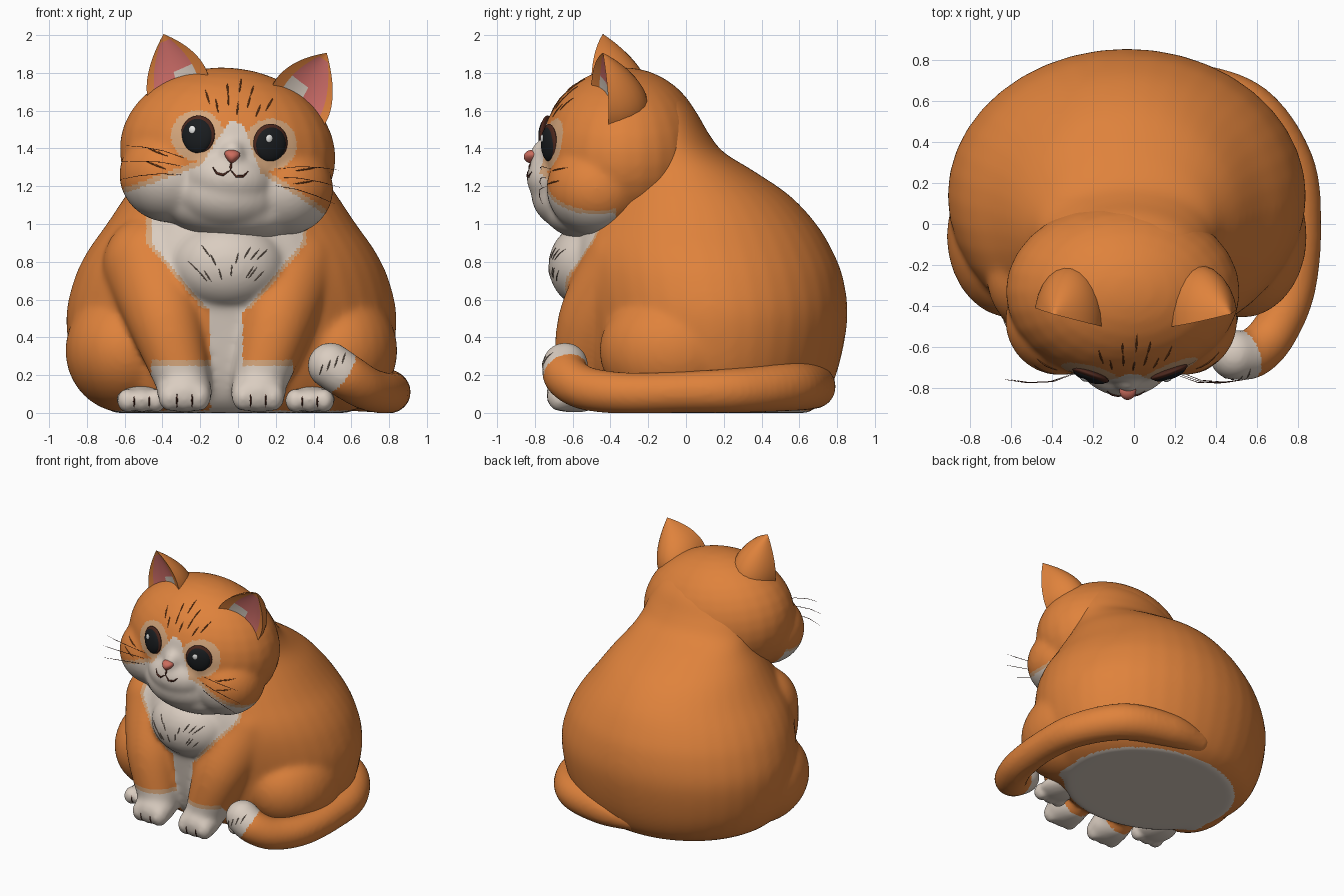
import bpy, bmesh, math, random
from mathutils import Vector, Matrix
from mathutils.bvhtree import BVHTree

random.seed(4)
old = bpy.data.objects.get("Cube")
if old:
    bpy.data.objects.remove(old, do_unlink=True)


def material(name, rgb):
    m = bpy.data.materials.new(name)
    m.use_nodes = True
    m.diffuse_color = (*rgb, 1)
    node = next(n for n in m.node_tree.nodes if n.type == 'BSDF_PRINCIPLED')
    node.inputs["Base Color"].default_value = (*rgb, 1)
    node.inputs["Roughness"].default_value = .8
    return m


orange = material("orange fur", (.74, .225, .045))
white = material("cream white fur", (.7, .61, .53))
peach = material("peach fur", (.66, .38, .2))
pink = material("inner ear pink", (.66, .165, .15))
rose = material("nose rose", (.6, .15, .11))
black = material("eye black", (.01, .012, .014))
brown = material("dark brown line", (.07, .02, .012))
rust = material("rust fur line", (.22, .06, .012))
taupe = material("taupe fur line", (.22, .16, .12))
shine = material("eye shine", (.9, .9, .88))
FUR = [orange, white, peach]


def link(name, data, mats):
    obj = bpy.data.objects.new(name, data)
    bpy.context.scene.collection.objects.link(obj)
    for m in mats:
        data.materials.append(m)
    return obj


def finish(name, bm, mats, angle=math.pi):
    me = bpy.data.meshes.new(name)
    bm.to_mesh(me)
    bm.free()
    me.shade_smooth()
    me.set_sharp_from_angle(angle=angle)
    return link(name, me, mats)


def flow(keys, steps=6):
    """Smooth curve through four-number keys."""
    k = [Vector(p) for p in keys]
    k = [k[0]] + k + [k[-1]]
    out = []
    for a, b, c, d in zip(k, k[1:], k[2:], k[3:]):
        for i in range(steps):
            t = i / steps
            out.append((b * 2 + (c - a) * t + (a * 2 - b * 5 + c * 4 - d) * t ** 2
                        + (b * 3 - a - c * 3 + d) * t ** 3) / 2)
    return out + [k[-1]]


def blob(bm, loc, rad, frame=Matrix()):
    m = frame @ Matrix.Translation(loc) @ Matrix.Diagonal((*rad, 1))
    bmesh.ops.create_uvsphere(bm, u_segments=28, v_segments=18, radius=1, matrix=m)


def limb(bm, path):
    """Row of balls along a path of (x, y, z, radius)."""
    for p in flow(path, 9):
        blob(bm, p[:3], (p[3],) * 3)


def fuse(name, bm, rule, voxel=.016, rounds=10):
    """Melt overlapping shapes into one skin, then colour its faces by rule."""
    obj = finish(name, bm, [])
    mod = obj.modifiers.new("melt", 'REMESH')
    mod.mode = 'VOXEL'
    mod.voxel_size = voxel
    mod = obj.modifiers.new("soften", 'SMOOTH')
    mod.iterations = rounds
    bpy.context.view_layer.update()
    dg = bpy.context.evaluated_depsgraph_get()
    me = bpy.data.meshes.new_from_object(obj.evaluated_get(dg))
    obj.modifiers.clear()
    obj.data = me
    me.materials.clear()
    for m in FUR:
        me.materials.append(m)
    for v in me.vertices:
        v.co.z = max(v.co.z, 0)
    for p in me.polygons:
        p.material_index = rule(p.center, p.normal)
    me.shade_smooth()
    return BVHTree.FromPolygons([v.co for v in me.vertices],
                                [p.vertices[:] for p in me.polygons])


def hit(tree, x, z, frame=Matrix()):
    """Front surface point at x, z."""
    p = frame @ Vector((x, 0, z))
    return tree.ray_cast(Vector((p.x, -3, p.z)), Vector((0, 1, 0)))[0]


def trace(tree, points, frame=Matrix(), n=5):
    out = []
    for a, b in zip(points, points[1:]):
        for i in range(n):
            p = Vector(a).lerp(Vector(b), i / (n - 1))
            h = hit(tree, p.x, p.y, frame)
            if h:
                out.append(h)
    return out


def strokes(name, lines, radius, mat=brown):
    cu = bpy.data.curves.new(name, 'CURVE')
    cu.dimensions = '3D'
    cu.bevel_depth = radius
    cu.bevel_resolution = 1
    for line in lines:
        if len(line) < 2:
            continue
        sp = cu.splines.new('POLY')
        sp.points.add(len(line) - 1)
        for i, (pt, co) in enumerate(zip(sp.points, line)):
            pt.co = (*co, 1)
            pt.radius = .3 + .7 * math.sin(math.pi * i / (len(line) - 1))
    link(name, cu, [mat])


# Body: round stacked sections (z, half width, front, back) up to the nape
MID, PAW, STEP = -.035, -.088, .195
bm = bmesh.new()
sections = [(0, .62, -.4, .65), (.08, .75, -.48, .74), (.25, .84, -.54, .81),
            (.5, .875, -.58, .855), (.7, .835, -.61, .835), (.85, .765, -.61, .78),
            (1, .66, -.57, .69), (1.15, .56, -.5, .55), (1.28, .47, -.43, .36),
            (1.38, .43, -.38, .2), (1.48, .4, -.35, .12), (1.6, .34, -.33, .05),
            (1.7, .26, -.32, -.04)]
rings = []
for z, rx, front, back in flow(sections):
    turn = [math.tau * i / 40 for i in range(40)]
    rings.append([bm.verts.new((MID + rx * math.cos(a), (front + back) / 2
                                + (back - front) / 2 * math.sin(a), z)) for a in turn])
for lo, hi in zip(rings, rings[1:]):
    for i in range(40):
        j = (i + 1) % 40
        bm.faces.new((lo[i], lo[j], hi[j], hi[i]))
bm.faces.new(rings[0][::-1])
bm.faces.new(rings[-1])

# Chest, thighs, front legs and paws melt into the body
blob(bm, (-.05, -.51, .78), (.3, .22, .23))
for s in (-1, 1):
    blob(bm, (MID + s * .56, -.06, .33), (.32, .4, .33))
    limb(bm, [(PAW + s * .36, -.27, .78, .27), (PAW + s * .29, -.48, .48, .2),
              (PAW + s * STEP, -.56, .14, .14)])
    blob(bm, (PAW + s * STEP, -.61, .11), (.15, .13, .11))
    for k in (-1, 0, 1):
        blob(bm, (PAW + s * STEP + k * .08, -.67, .085), (.062, .07, .08))


def body_colour(p, n):
    if p.z < .012 and n.z < -.8:
        return 1
    paw = p.y < -.5 and -.46 < p.x < .29
    if paw and p.z < .25:
        return 1
    side = abs(p.x + .06) - min(.4, .085 + .85 * max(0, p.z - .53))
    if p.y < -.3 and side < 0:
        return 1
    if p.y < -.3 and p.z > .55 and side < .025:
        return 2
    return 2 if paw and p.z < .28 else 0


body = fuse("body", bm, body_colour, rounds=22)

# Hind feet peeping out beside the front paws
feet = []
for s, side in ((-1, "right"), (1, "left")):
    bm = bmesh.new()
    x = -.065 + s * .445
    blob(bm, (x, -.36, .072), (.135, .17, .07))
    for k in (-1, 0, 1):
        blob(bm, (x + k * .075, -.46, .065), (.055, .065, .063))
    feet.append((x, fuse(side + "_hind_foot", bm, lambda p, n: 1, .012, 10)))

# Tail wrapped round the left side
bm = bmesh.new()
limb(bm, [(0, .68, .13, .09), (.25, .67, .14, .12), (.56, .56, .14, .13),
          (.76, .29, .12, .12),
          (.805, -.02, .11, .11), (.775, -.32, .105, .11), (.68, -.53, .13, .115),
          (.58, -.63, .19, .12), (.49, -.64, .25, .122)])
tip = Vector((.46, -.67, .27))
tail = fuse("tail", bm, lambda p, n: int((p - tip).length < .165), .014, 8)

# Head, tilted to one side
HEAD = Matrix.Translation((-.03, -.33, 1.37)) @ Matrix.Rotation(.115, 4, 'Y')
TO_HEAD = HEAD.inverted()
bm = bmesh.new()
blob(bm, (-.025, 0, 0), (.575, .44, .455), HEAD)
blob(bm, (0, -.29, -.13), (.25, .225, .17), HEAD)
blob(bm, (0, -.22, -.22), (.3, .27, .2), HEAD)
blob(bm, (.02, -.14, -.29), (.38, .29, .17), HEAD)
blob(bm, (0, -.33, -.01), (.09, .17, .12), HEAD)
for s in (-1, 1):
    blob(bm, (s * .3 - .015, -.14, -.15), (.27, .27, .25), HEAD)


def head_colour(co, n):
    p = TO_HEAD @ co
    x = abs(p.x)
    if p.y > -.04:
        return 0
    edge = p.z + .06 + .5 * max(0, x - .12)
    if edge < 0 or (x < .12 - .5 * p.z and p.z < .17 and p.y < -.2):
        return 1
    eye = ((x - .195) / .14) ** 2 + ((p.z - .075) / .135) ** 2
    return 2 if edge < .03 or eye < 1 else 0


head = fuse("head", bm, head_colour, .014, 22)


# Ears: domed back, scooped front, rounded tip
def ear(name, s):
    inner = Vector((s * .175, -.17, .4))
    outer = Vector((s * .475, -.08, .23))
    top = Vector((s * .435, -.11, .59))
    back = Vector((-s * .15, 1, -.05)) * .25
    scoop = (.17, .34, .52, .72, .88)
    bm = bmesh.new()
    loops = []
    for r in range(-1, 17):
        t = r / 16
        size = 1 - max(t, 0) ** 1.9
        c = (inner + outer).lerp(top * 2, t) / 2
        w = (outer - inner) / 2 * size
        pts = [c + w * math.cos(a) + back * size * math.sin(a)
               for a in (math.pi * k / 12 for k in range(13))]
        pts += [c + w * (2 * f - 1) + back * size * .7 * f * (1 - f) for f in scoop]
        loops.append([bm.verts.new(HEAD @ p) for p in pts])
    count = len(loops[0])
    for r, (lo, hi) in enumerate(zip(loops, loops[1:])):
        for i in range(count):
            j = (i + 1) % count
            f = bm.faces.new((lo[i], lo[j], hi[j], hi[i]))
            if 13 <= i < count - 1 and r < 15:
                f.material_index = 1 if r < 6 and i < 15 else 2
    bm.faces.new(loops[0])
    bmesh.ops.remove_doubles(bm, verts=bm.verts, dist=.0005)
    bmesh.ops.recalc_face_normals(bm, faces=bm.faces)
    finish(name, bm, [orange, white, pink], math.radians(50))


# Eyes: dark rim, black ball and a shine
for s, side in ((-1, "right"), (1, "left")):
    ear(side + "_ear", s)
    spot = TO_HEAD @ hit(head, s * .195, .076, HEAD)
    frame = HEAD @ Matrix.Translation(spot) @ Matrix.Rotation(s * .35, 4, 'Z')
    for part, loc, rad, mat in (
            ("_eye_rim", (0, .004, .005), (.096, .024, .102), brown),
            ("_eye", (0, 0, 0), (.086, .033, .093), black),
            ("_eye_shine", (-.022, -.03, .028), (.019, .008, .021), shine)):
        bm = bmesh.new()
        blob(bm, loc, rad, frame)
        finish(side + part, bm, [mat])

# Nose, narrowing downwards
bm = bmesh.new()
blob(bm, (0, 0, 0), (.05, .045, .036))
for v in bm.verts:
    v.co.x *= .75 + v.co.z * 11
spot = TO_HEAD @ hit(head, 0, -.014, HEAD)
bm.transform(HEAD @ Matrix.Translation(spot + Vector((0, .01, 0))))
finish("nose", bm, [rose])

# Mouth and forehead marks
lip = [[(0, -.045), (0, -.085)]]
lip += [[(0, -.085), (s * .035, -.115), (s * .07, -.11), (s * .095, -.08)] for s in (-1, 1)]
strokes("mouth", [trace(head, l, HEAD) for l in lip], .007)
marks = []
for i in range(-3, 4):
    low = .21 + .04 * (i % 2)
    marks.append([(.05 * i, low), (.06 * i, low + .07)])
marks += [[(0, .33), (0, .4)], [(-.06, .32), (-.07, .37)], [(.06, .32), (.07, .37)]]
for s in (-1, 1):
    marks += [[(s * .34, -.05 - k), (s * .45, -.02 - k)] for k in (0, .07)]
strokes("fur_marks", [trace(head, l, HEAD) for l in marks], .005, rust)

# Whiskers
lines = []
for s in (-1, 1):
    for k in range(3):
        a = hit(head, s * .25, -.05 - .045 * k, HEAD)
        b = HEAD @ Vector((s * (.57 + .02 * (k == 1)), -.43, -.02 - .09 * k))
        bend = Vector((0, -.03, .015))
        lines.append([a, a.lerp(b, .35) + bend, a.lerp(b, .7) + bend * .8, b])
strokes("whiskers", lines, .002)

# Chest fur, toe and tail tip lines
lines = []
for k in range(14):
    x, z = random.uniform(-.3, .2), random.uniform(.74, .9)
    lines.append(trace(body, [(x, z), (x - .3 * (x + .05), z - .06)]))
strokes("chest_fur_lines", lines, .004, taupe)
lines = []
for k in (-.04, .04):
    for s in (-1, 1):
        x = PAW + s * STEP + k
        lines.append(trace(body, [(x, .03), (x, .1)]))
    for x, tree in feet:
        lines.append(trace(tree, [(x + k, .03), (x + k, .09)]))
strokes("toe_lines", lines, .005)
lines = [trace(tail, [(.43 + .04 * k, .2 + .02 * k), (.45 + .04 * k, .26 + .02 * k)])
         for k in range(4)]
strokes("tail_fur_lines", lines, .004, taupe)
